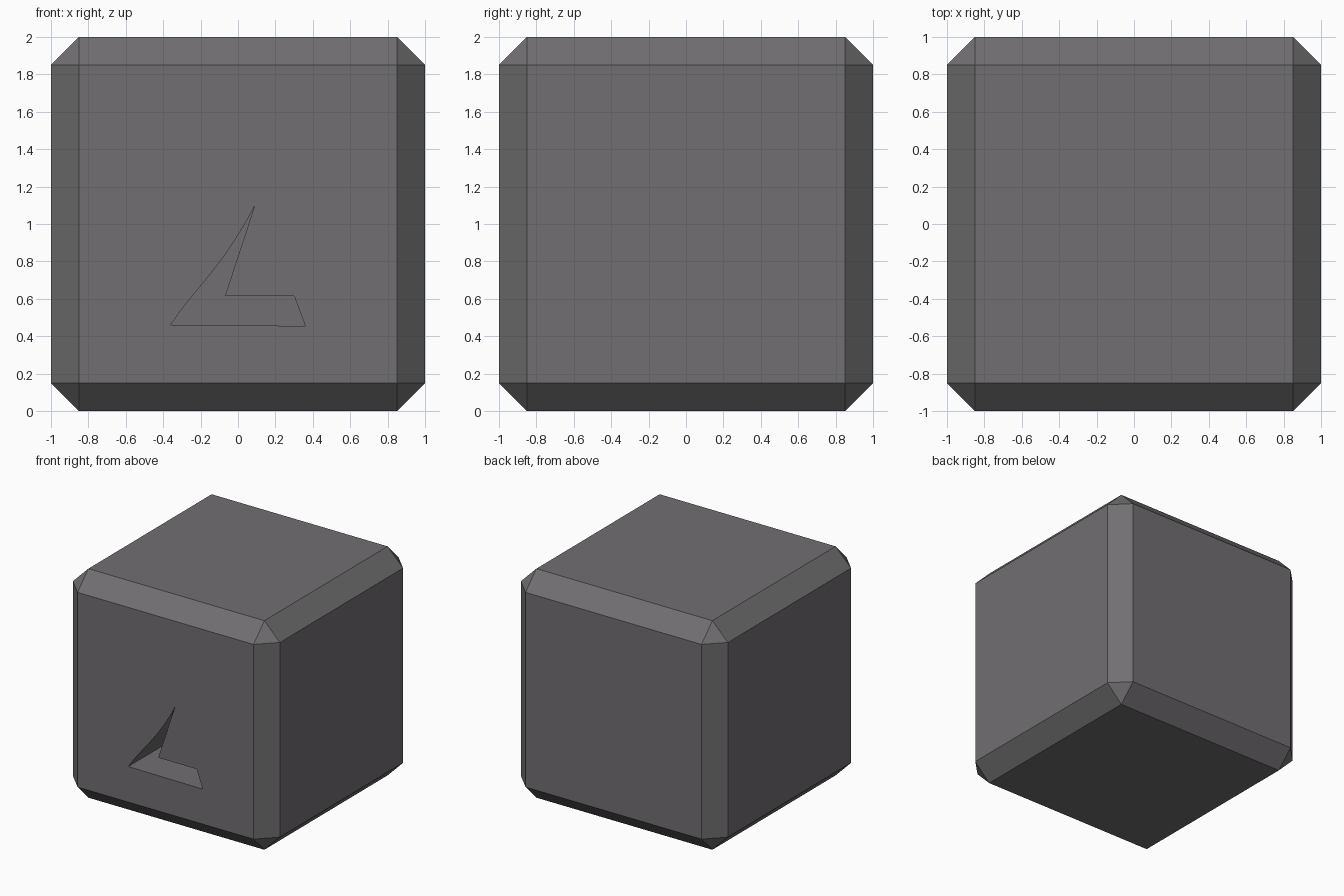
import bpy, bmesh
from mathutils import Vector

if "Cube" in bpy.data.objects:
    bpy.data.objects.remove(bpy.data.objects["Cube"])

# one dark grey colour
grey = bpy.data.materials.new("dark grey")
grey.diffuse_color = (0.165, 0.158, 0.165, 1)
grey.use_nodes = True
grey.node_tree.nodes["Principled BSDF"].inputs["Base Color"].default_value = grey.diffuse_color


def make_object(name, bm):
    bmesh.ops.recalc_face_normals(bm, faces=bm.faces)
    mesh = bpy.data.meshes.new(name)
    bm.to_mesh(mesh)
    bm.free()
    mesh.materials.append(grey)
    obj = bpy.data.objects.new(name, mesh)
    bpy.context.collection.objects.link(obj)
    return obj


# block: cube with chamfered edges and corners
bm = bmesh.new()
bmesh.ops.create_cube(bm, size=2)
bmesh.ops.translate(bm, verts=bm.verts, vec=(0, 0, 1))
bmesh.ops.bevel(bm, geom=bm.edges[:], offset=0.15, offset_type='OFFSET',
                segments=1, profile=0.5, affect='EDGES')
block = make_object("chamfered_block", bm)

# recess cutter: bent wedge outline with a curved left side, pushed into the front
outline = [(0.09, 1.10), (-0.07, 0.615), (0.30, 0.615), (0.36, 0.455), (-0.36, 0.46),
           (-0.31, 0.532), (-0.24, 0.62), (-0.16, 0.717), (-0.08, 0.82),
           (-0.01, 0.925), (0.05, 1.022)]
bm = bmesh.new()
face = bm.faces.new([bm.verts.new((x, -1.1, z)) for x, z in outline])
ext = bmesh.ops.extrude_face_region(bm, geom=[face], use_keep_orig=True)
bmesh.ops.translate(bm, vec=Vector((0, 0.7, 0)),
                    verts=[g for g in ext["geom"] if isinstance(g, bmesh.types.BMVert)])
cutter = make_object("recess_cutter", bm)
cutter.hide_render = True

# cut the recess and tidy up
mod = block.modifiers.new("recess", 'BOOLEAN')
mod.object = cutter
mod.operation = 'DIFFERENCE'
mod.solver = 'EXACT'
bpy.context.view_layer.objects.active = block
block.select_set(True)
bpy.ops.object.modifier_apply(modifier=mod.name)
bpy.data.objects.remove(cutter)
bpy.ops.object.shade_smooth_by_angle(angle=0.5)
